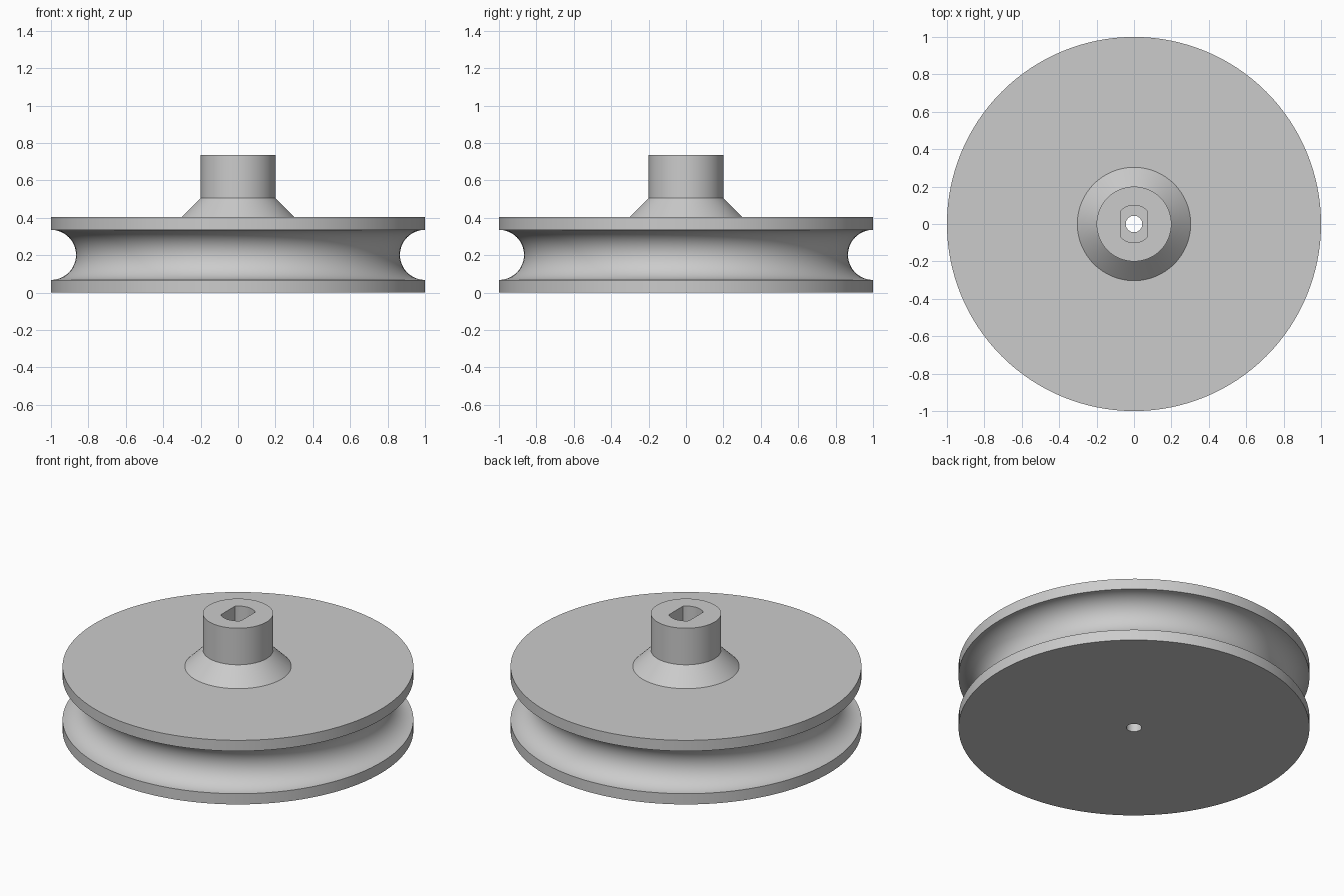
import bpy
import bmesh
from math import cos, sin, pi, asin

SEGMENTS = 128
HEIGHT, RIM_TOP = 0.735, 0.403
BORE = 0.044
SOCKET_R, SOCKET_FLAT, SOCKET_FLOOR = 0.1, 0.07, 0.4

old = bpy.data.objects.get("Cube")
if old:
    bpy.data.objects.remove(old, do_unlink=True)

grey = bpy.data.materials.new("plain grey")
grey.use_nodes = True
colour = (0.6, 0.6, 0.6, 1)
grey.diffuse_color = colour
grey.node_tree.nodes["Principled BSDF"].inputs["Base Color"].default_value = colour


def make_object(name, bm):
    bmesh.ops.recalc_face_normals(bm, faces=bm.faces)
    mesh = bpy.data.meshes.new(name)
    bm.to_mesh(mesh)
    bm.free()
    mesh.materials.append(grey)
    obj = bpy.data.objects.new(name, mesh)
    bpy.context.collection.objects.link(obj)
    return obj


def lathe(name, profile):
    """Turn a closed (radius, height) profile about the z axis."""
    bm = bmesh.new()
    rings = []
    for i in range(SEGMENTS):
        a = 2 * pi * i / SEGMENTS
        rings.append([bm.verts.new((r * cos(a), r * sin(a), z)) for r, z in profile])
    n = len(profile)
    for i in range(SEGMENTS):
        p, q = rings[i], rings[(i + 1) % SEGMENTS]
        for j in range(n):
            k = (j + 1) % n
            bm.faces.new((p[j], q[j], q[k], p[k]))
    return make_object(name, bm)


# Pulley body: rims, round cord groove, conical boss, hub and through bore
groove_r, mid, steps = 0.134, RIM_TOP / 2, 24
groove = [(1 - groove_r * sin(pi * i / steps), mid - groove_r * cos(pi * i / steps))
          for i in range(steps + 1)]
profile = [(BORE, 0), (1, 0)] + groove + [
    (1, RIM_TOP), (0.303, RIM_TOP), (0.2, 0.505), (0.2, HEIGHT), (BORE, HEIGHT)]
pulley = lathe("pulley_wheel", profile)

# Shaft socket cutter: a round shaft with two flats facing the sides
half = asin((SOCKET_FLAT / SOCKET_R))
arc = [half * (2 * i / 16 - 1) for i in range(17)]
outline = [(SOCKET_R * sin(a + t), SOCKET_R * cos(a + t)) for t in (0, pi) for a in arc]
bm = bmesh.new()
base = bm.faces.new([bm.verts.new((x, y, SOCKET_FLOOR)) for x, y in outline])
top = bmesh.ops.extrude_face_region(bm, geom=[base])["geom"]
bmesh.ops.translate(bm, vec=(0, 0, HEIGHT),
                    verts=[v for v in top if isinstance(v, bmesh.types.BMVert)])
cutter = make_object("socket_cutter", bm)
cutter.hide_render = True

# Cut the socket, then remove the cutter
bpy.context.view_layer.objects.active = pulley
pulley.select_set(True)
cut = pulley.modifiers.new("shaft_socket", "BOOLEAN")
cut.operation = "DIFFERENCE"
cut.solver = "EXACT"
cut.object = cutter
bpy.ops.object.modifier_apply(modifier=cut.name)
bpy.data.objects.remove(cutter, do_unlink=True)

bpy.ops.object.shade_smooth_by_angle(angle=pi / 6)
